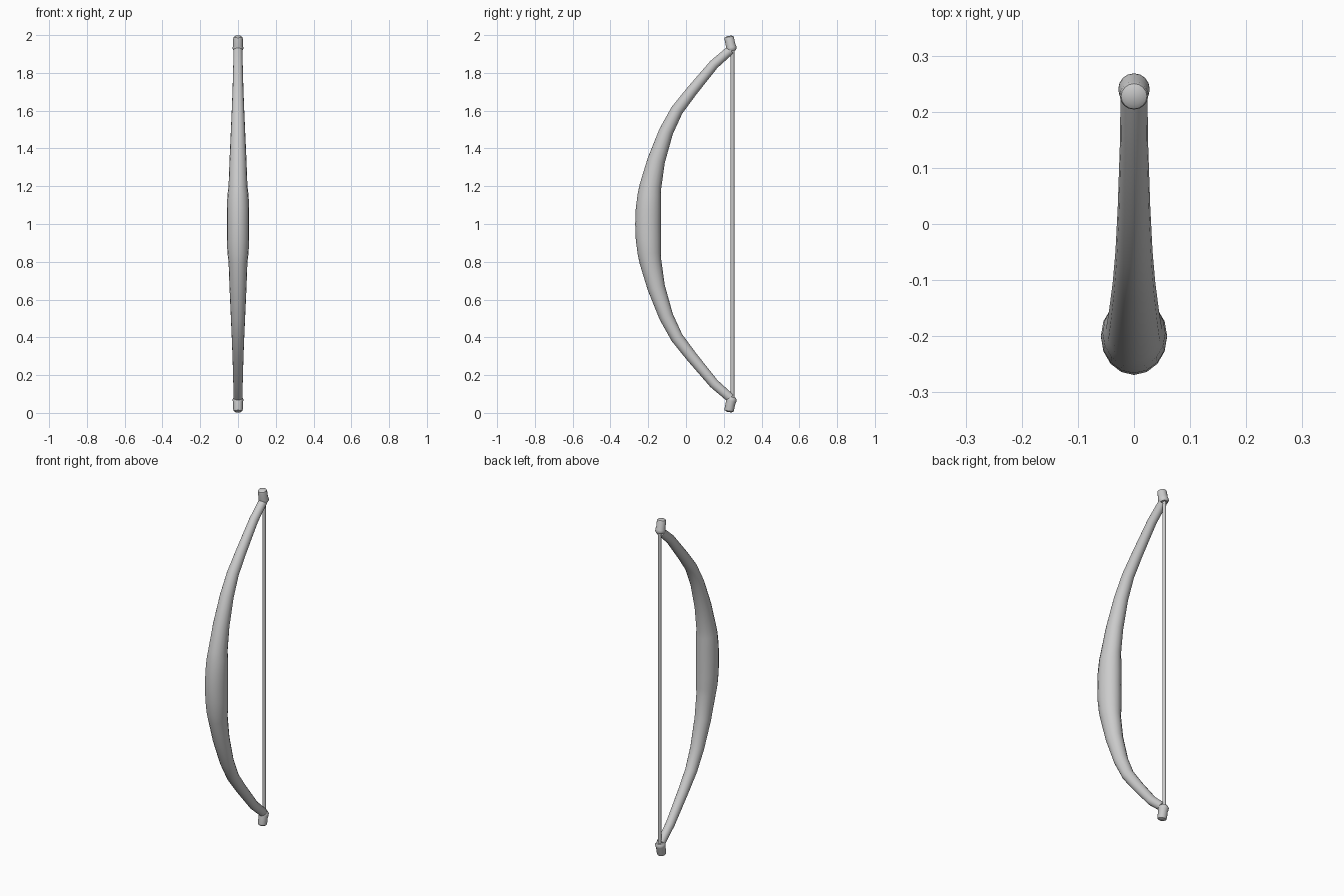
import bpy, bmesh, math
from mathutils import Vector

if "Cube" in bpy.data.objects:
    bpy.data.objects.remove(bpy.data.objects["Cube"])

SIDES = 16


def loft(name, path, mirror=True):
    """Tube along (y, z, half width, half depth) sections in the YZ plane, z measured from mid height."""
    bm = bmesh.new()
    pts = [Vector((0, p[0], p[1])) for p in path]
    rings = []
    for i, (y, z, rx, rd) in enumerate(path):
        tan = (pts[min(i + 1, len(pts) - 1)] - pts[max(i - 1, 0)]).normalized()
        if abs(z) < 1e-6:
            tan = Vector((0, 0, 1))
        depth = Vector((0, tan.z, -tan.y))
        rings.append([bm.verts.new(pts[i] + Vector((rx * math.cos(a), 0, 0)) + depth * rd * math.sin(a))
                      for a in (2 * math.pi * k / SIDES for k in range(SIDES))])
    for a, b in zip(rings, rings[1:]):
        for k in range(SIDES):
            n = (k + 1) % SIDES
            bm.faces.new((a[k], a[n], b[n], b[k]))
    if abs(path[0][1]) > 1e-6:
        bm.faces.new(rings[0][::-1])
    bm.faces.new(rings[-1])
    bmesh.ops.recalc_face_normals(bm, faces=bm.faces)
    mesh = bpy.data.meshes.new(name)
    bm.to_mesh(mesh)
    bm.free()
    obj = bpy.data.objects.new(name, mesh)
    obj.location.z = 1
    bpy.context.collection.objects.link(obj)
    if mirror:
        m = obj.modifiers.new("mirror", "MIRROR")
        m.use_axis = (False, False, True)
    bpy.ops.object.select_all(action='DESELECT')
    bpy.context.view_layer.objects.active = obj
    obj.select_set(True)
    bpy.ops.object.shade_smooth_by_angle(angle=math.radians(40))
    return obj


# Curved stave: thick grip tapering into the limbs
loft("bow_stave", [
    (-0.201, 0.00, 0.059, 0.068),
    (-0.199, 0.08, 0.059, 0.067),
    (-0.194, 0.155, 0.056, 0.062),
    (-0.188, 0.20, 0.050, 0.058),
    (-0.158, 0.335, 0.045, 0.047),
    (-0.105, 0.49, 0.038, 0.038),
    (-0.048, 0.602, 0.033, 0.033),
    (0.030, 0.703, 0.029, 0.030),
    (0.148, 0.845, 0.025, 0.026),
    (0.235, 0.921, 0.024, 0.024),
])

# Tilted knobs at both limb tips
loft("tip_knob", [
    (0.243, 0.916, 0.021, 0.021),
    (0.241, 0.926, 0.028, 0.028),
    (0.239, 0.936, 0.028, 0.028),
    (0.236, 0.948, 0.0255, 0.0255),
    (0.229, 0.982, 0.0255, 0.0255),
    (0.2275, 0.990, 0.023, 0.023),
    (0.2265, 0.9955, 0.014, 0.014),
])

# String
loft("bow_string", [(0.246, -0.93, 0.01, 0.01), (0.246, 0.93, 0.01, 0.01)], mirror=False)
